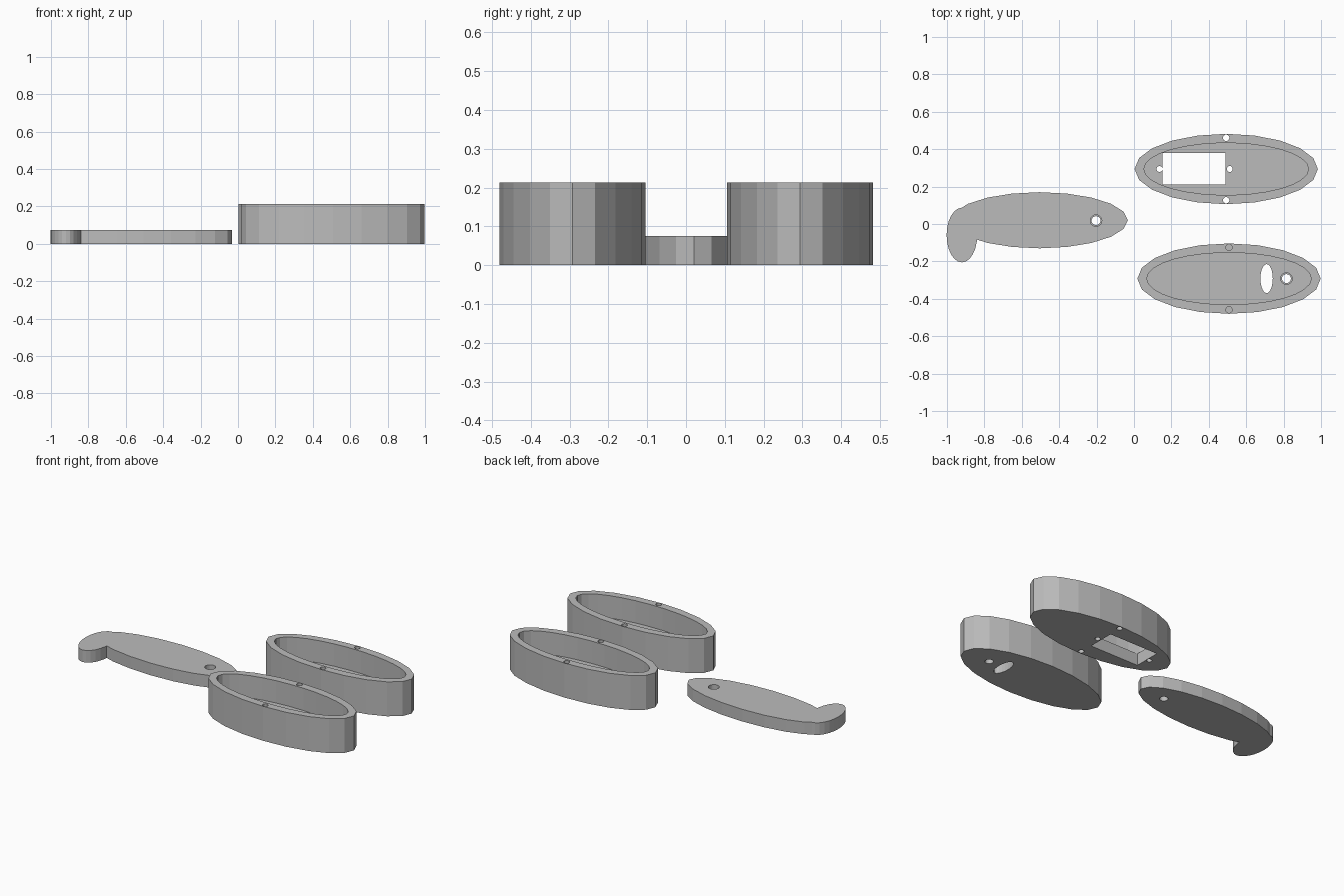
import bpy
import bmesh
from math import cos, sin, tau

old = bpy.data.objects.get("Cube")
if old:
    bpy.data.objects.remove(old, do_unlink=True)

HEIGHT, FLOOR, OVER = 0.213, 0.075, 0.02
SIDES = 20

grey = bpy.data.materials.new("plain grey")
grey.use_nodes = True
grey.diffuse_color = (0.5, 0.5, 0.5, 1)
grey.node_tree.nodes["Principled BSDF"].inputs["Base Color"].default_value = (0.5, 0.5, 0.5, 1)


def prism(name, outline, z0, z1):
    """Extrude a closed outline straight up from z0 to z1."""
    bm = bmesh.new()
    face = bm.faces.new([bm.verts.new((x, y, z0)) for x, y in outline])
    up = bmesh.ops.extrude_face_region(bm, geom=[face])["geom"]
    for v in up:
        if isinstance(v, bmesh.types.BMVert):
            v.co.z = z1
    bmesh.ops.recalc_face_normals(bm, faces=bm.faces)
    mesh = bpy.data.meshes.new(name)
    bm.to_mesh(mesh)
    bm.free()
    mesh.materials.append(grey)
    obj = bpy.data.objects.new(name, mesh)
    bpy.context.collection.objects.link(obj)
    return obj


def ellipse(name, x, y, rx, ry, z0, z1, sides=SIDES):
    ring = [(x + rx * cos(tau * i / sides), y + ry * sin(tau * i / sides)) for i in range(sides)]
    return prism(name, ring, z0, z1)


def combine(obj, tool, operation="DIFFERENCE"):
    """Apply a boolean and discard the tool."""
    mod = obj.modifiers.new("boolean", "BOOLEAN")
    mod.operation, mod.solver, mod.object = operation, "EXACT", tool
    bpy.context.view_layer.update()
    result = bpy.data.meshes.new_from_object(obj.evaluated_get(bpy.context.evaluated_depsgraph_get()))
    obj.modifiers.clear()
    obj.data = result
    bpy.data.objects.remove(tool, do_unlink=True)


def drill(obj, x, y, r, z0=-OVER, z1=HEIGHT + OVER, ry=None):
    combine(obj, ellipse("cutter", x, y, r, ry or r, z0, z1))


def pivot_hole(obj, x, y):
    """Through hole with a shallow wider seat on top."""
    drill(obj, x, y, 0.024)
    drill(obj, x, y, 0.031, FLOOR / 2, FLOOR + OVER)


def shell(name, x, y, screw_bottom):
    """Open oval tray with a screw hole in each long rim."""
    obj = ellipse(name, x, y, 0.49, 0.188, 0, HEIGHT)
    combine(obj, ellipse("cutter", x, y, 0.44, 0.139, FLOOR, HEIGHT + OVER, 30))
    for side in (-1, 1):
        drill(obj, x, y + side * 0.167, 0.017, screw_bottom)
    return obj


# Rear shell: rectangular opening and its two fixing holes
rear = shell("rear_shell", 0.493, 0.294, -OVER)
combine(rear, prism("cutter", [(0.152, 0.21), (0.49, 0.21), (0.49, 0.38), (0.152, 0.38)],
                    -OVER, HEIGHT))
for x in (0.136, 0.512):
    drill(rear, x, 0.294, 0.016)

# Front shell: blind screw holes, oval slot and pivot hole
front = shell("front_shell", 0.508, -0.292, HEIGHT / 2)
drill(front, 0.709, -0.292, 0.033, ry=0.078)
pivot_hole(front, 0.815, -0.292)

# Flat arm with a hooked end
arm = ellipse("hooked_arm", -0.505, 0.02, 0.472, 0.15, 0, FLOOR)
combine(arm, ellipse("hook", -0.92, -0.059, 0.082, 0.146, 0, FLOOR, 24), "UNION")
pivot_hole(arm, -0.203, 0.018)
